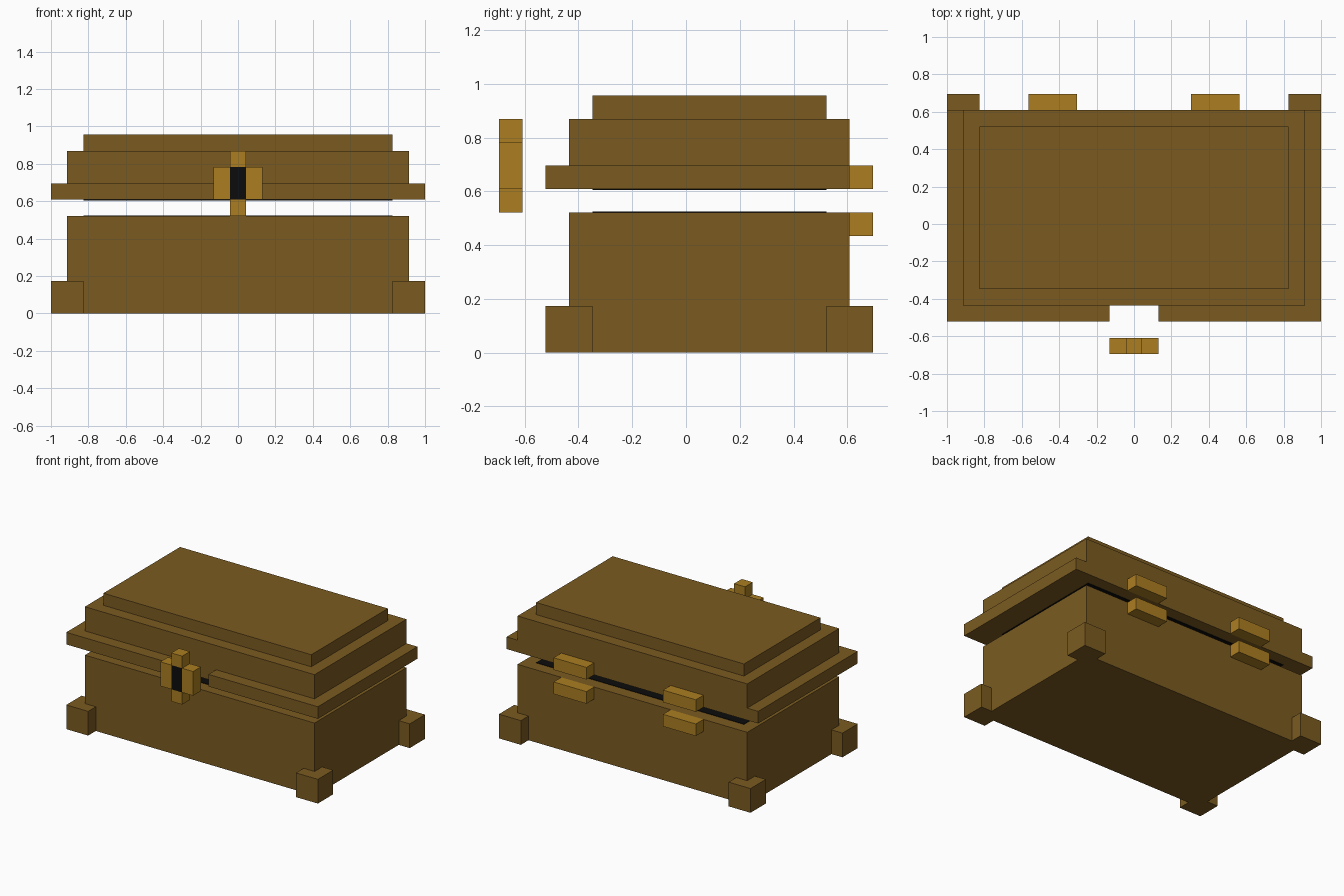
import bpy
import bmesh

old = bpy.data.objects.get("Cube")
if old:
    bpy.data.objects.remove(old, do_unlink=True)

U = 2 / 23  # the chest is built on a grid of this step


def material(name, rgb):
    m = bpy.data.materials.new(name)
    m.use_nodes = True
    col = (*rgb, 1.0)
    m.diffuse_color = col
    bsdf = next(n for n in m.node_tree.nodes if n.type == 'BSDF_PRINCIPLED')
    bsdf.inputs["Base Color"].default_value = col
    bsdf.inputs["Roughness"].default_value = 0.8
    return m


WOOD = material("brown wood", (0.198, 0.105, 0.0152))
GOLD = material("gold metal", (0.41, 0.208, 0.0155))
BLACK = material("black", (0.0037, 0.0037, 0.0037))


def prism(name, outline, z0, z1, mat):
    """Extrude a flat outline upwards; all values in grid steps."""
    bm = bmesh.new()
    face = bm.faces.new([bm.verts.new((x * U, y * U, z0 * U)) for x, y in outline])
    top = bmesh.ops.extrude_face_region(bm, geom=[face])["geom"]
    verts = [v for v in top if isinstance(v, bmesh.types.BMVert)]
    bmesh.ops.translate(bm, verts=verts, vec=(0, 0, (z1 - z0) * U))
    bmesh.ops.recalc_face_normals(bm, faces=bm.faces)
    mesh = bpy.data.meshes.new(name)
    bm.to_mesh(mesh)
    bm.free()
    mesh.materials.append(mat)
    obj = bpy.data.objects.new(name, mesh)
    bpy.context.collection.objects.link(obj)
    return obj


def box(name, x0, x1, y0, y1, z0, z1, mat):
    return prism(name, [(x0, y0), (x1, y0), (x1, y1), (x0, y1)], z0, z1, mat)


# Chest body
box("chest_body", -10.5, 10.5, -5, 7, 0, 6, WOOD)

# L-shaped feet wrapped around the body corners
foot = [(9.5, -6), (11.5, -6), (11.5, -4), (10.5, -4), (10.5, -5), (9.5, -5)]
for side, sx in (("left", 1), ("right", -1)):
    prism(f"front_{side}_foot", [(sx * x, y) for x, y in foot], 0, 2, WOOD)
    prism(f"back_{side}_foot", [(sx * x, 2 - y) for x, y in foot], 0, 2, WOOD)

# Lid: notched rim, then two steps
rim = [(-11.5, -6), (-1.5, -6), (-1.5, -5), (1.5, -5), (1.5, -6),
       (11.5, -6), (11.5, 7), (-11.5, 7)]
prism("lid_rim", rim, 7, 8, WOOD)
box("lid_middle", -10.5, 10.5, -5, 7, 8, 10, WOOD)
box("lid_top", -9.5, 9.5, -4, 6, 10, 11, WOOD)

# Dark interior, seen through the gap under the lid
box("body_interior", -9.5, 9.5, -4, 6, 6, 6.04, BLACK)
box("lid_interior", -9.5, 9.5, -4, 6, 6.96, 7, BLACK)

# Hinge halves on the back
for side, sx in (("left", 1), ("right", -1)):
    x0, x1 = sorted((sx * 3.5, sx * 6.5))
    box(f"{side}_upper_hinge", x0, x1, 7, 8, 7, 8, GOLD)
    box(f"{side}_lower_hinge", x0, x1, 7, 8, 5, 6, GOLD)
    # Latch side plates
    x0, x1 = sorted((sx * 0.5, sx * 1.5))
    box(f"{side}_latch_plate", x0, x1, -8, -7, 7, 9, GOLD)

# Latch centre column with keyhole
box("latch_top", -0.5, 0.5, -8, -7, 9, 10, GOLD)
box("latch_bottom", -0.5, 0.5, -8, -7, 6, 7, GOLD)
box("keyhole", -0.5, 0.5, -8, -7, 7, 9, BLACK)
